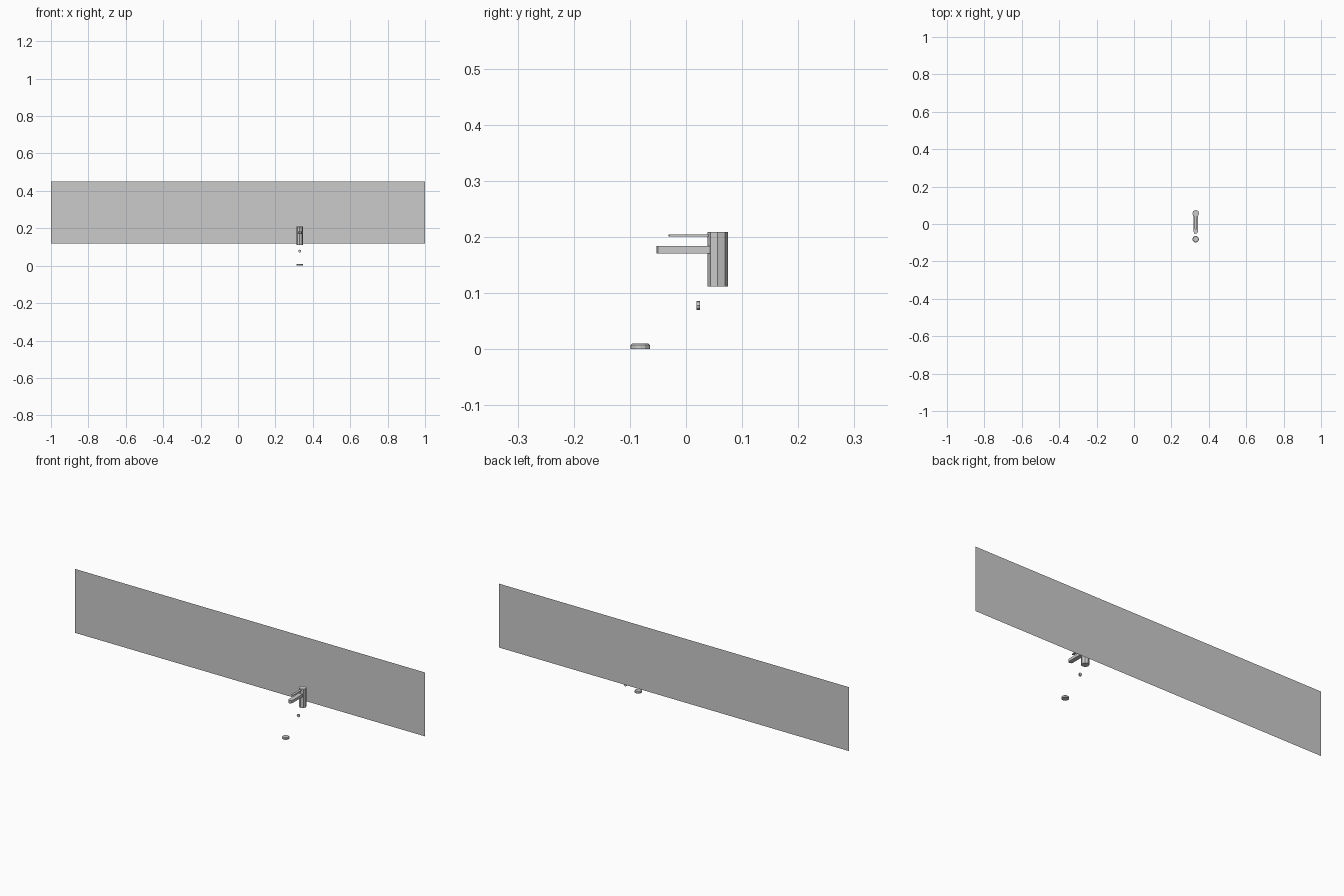
import bpy, bmesh, math

if "Cube" in bpy.data.objects:
    bpy.data.objects.remove(bpy.data.objects["Cube"])

X = 0.33  # tap centre line


def prism(name, profile, a, b, place, bevel=0.0):
    """Extrude a closed 2D profile from a to b; place(u, v, w) gives the 3D point."""
    bm = bmesh.new()
    lo = [bm.verts.new(place(u, v, a)) for u, v in profile]
    hi = [bm.verts.new(place(u, v, b)) for u, v in profile]
    bm.faces.new(lo[::-1])
    top = bm.faces.new(hi)
    n = len(profile)
    for i in range(n):
        j = (i + 1) % n
        bm.faces.new((lo[i], lo[j], hi[j], hi[i]))
    if bevel:
        bmesh.ops.bevel(bm, geom=list(top.edges), offset=bevel, segments=1, affect='EDGES')
    bmesh.ops.recalc_face_normals(bm, faces=bm.faces)
    me = bpy.data.meshes.new(name)
    bm.to_mesh(me)
    bm.free()
    ob = bpy.data.objects.new(name, me)
    bpy.context.collection.objects.link(ob)
    return ob


def ring(cu, cv, r, n):
    return [(cu + r * math.cos(2 * math.pi * i / n), cv + r * math.sin(2 * math.pi * i / n))
            for i in range(n)]


def tongue(half, front, back, n=4):
    """Plan outline with a rounded front end."""
    arc = [(X + half * math.cos(math.pi * i / n), front + half - half * math.sin(math.pi * i / n))
           for i in range(n + 1)]
    return arc + [(X - half, back), (X + half, back)]


def upright(u, v, w):
    return (u, v, w)


def facing(u, v, w):
    return (u, w, v)


# Wall panel behind the tap (single flat sheet)
me = bpy.data.meshes.new("wall_panel")
me.from_pydata([(-1, 0.099, 0.12), (1, 0.099, 0.12), (1, 0.099, 0.45), (-1, 0.099, 0.45)],
               [], [(0, 1, 2, 3)])
bpy.context.collection.objects.link(bpy.data.objects.new("wall_panel", me))

# Tap: column, spout and thin lever
prism("tap_body", ring(X, 0.0565, 0.0185, 8), 0.112, 0.209, upright)
prism("tap_spout", tongue(0.011, -0.053, 0.05), 0.17, 0.184, upright)
prism("tap_lever", tongue(0.006, -0.031, 0.05), 0.201, 0.204, upright)

# Overflow ring in the basin wall and drain plug
prism("overflow", ring(X, 0.078, 0.008, 8), 0.019, 0.025, facing)
prism("drain", ring(X, -0.0815, 0.0175, 12), 0.0, 0.01, upright, 0.003)
